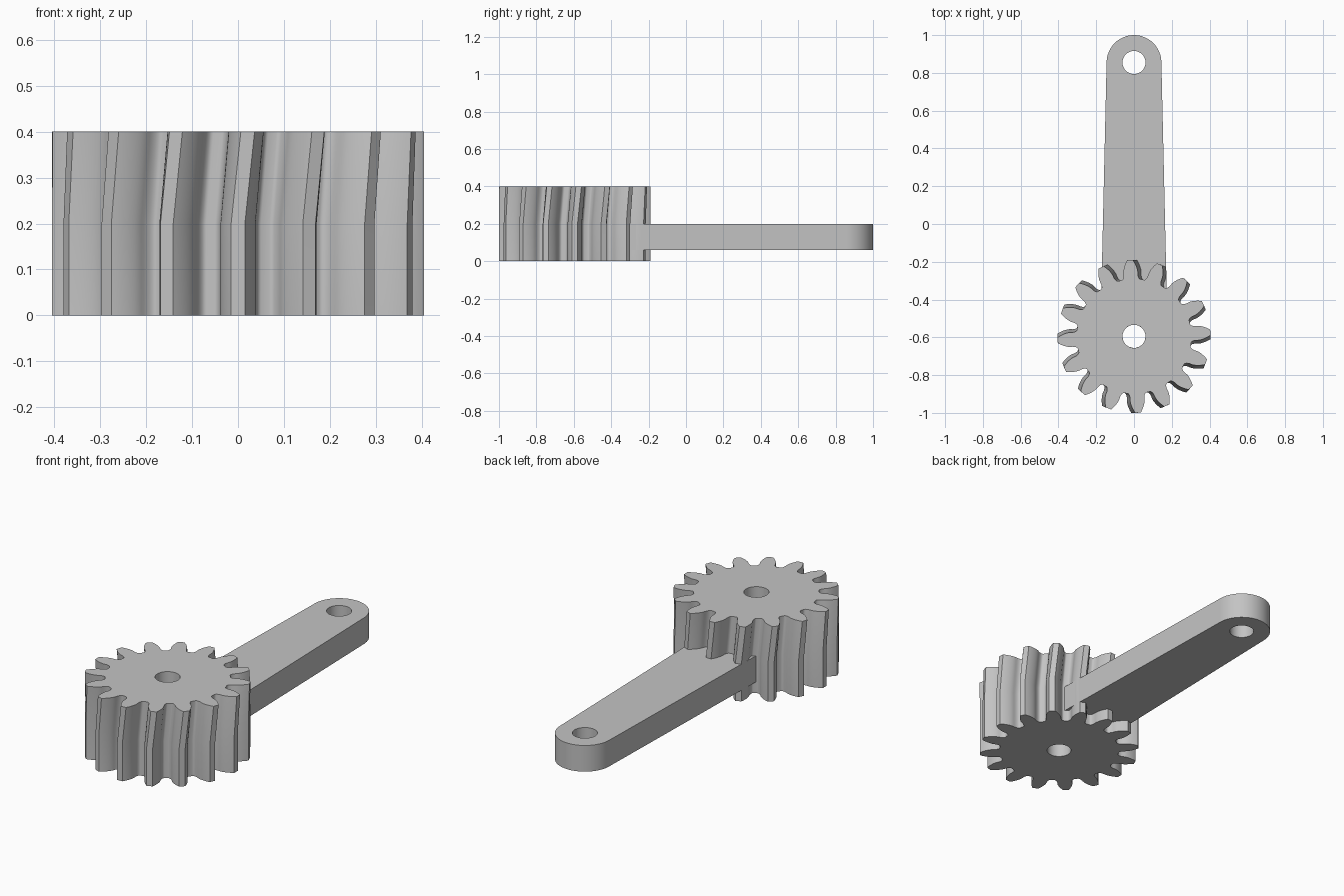
import bpy
import bmesh
from math import acos, cos, pi, radians, sin, sqrt, tan
from mathutils import Matrix, Vector

cube = bpy.data.objects.get("Cube")
if cube:
    bpy.data.objects.remove(cube, do_unlink=True)

grey = bpy.data.materials.new("plain grey")
grey.use_nodes = True
grey.diffuse_color = (0.55, 0.55, 0.55, 1)
grey.node_tree.nodes["Principled BSDF"].inputs["Base Color"].default_value = grey.diffuse_color

GEAR_Y, EYE_Y, BORE = -0.595, 0.855, 0.061


def polar(r, a):
    return Vector((r * cos(a), r * sin(a), 0))


def circle(r, start=0.0, sweep=2 * pi, count=48):
    return [polar(r, start + sweep * i / count) for i in range(count)]


def prism(name, loops, levels, y):
    """Stack the loops at each (height, twist) level, wall them and cap the ends."""
    bm = bmesh.new()
    ends = {0: [], len(levels) - 1: []}
    for loop in loops:
        rings = []
        for z, twist in levels:
            turn = Matrix.Rotation(twist, 3, "Z")
            rings.append([bm.verts.new(turn @ p + Vector((0, 0, z))) for p in loop])
        n = len(loop)
        for low, high in zip(rings, rings[1:]):
            for i in range(n):
                j = (i + 1) % n
                bm.faces.new((low[i], low[j], high[j], high[i]))
        for k in ends:
            ends[k] += [bm.edges.get((rings[k][i], rings[k][(i + 1) % n])) for i in range(n)]
    for edges in ends.values():
        bmesh.ops.triangle_fill(bm, use_beauty=True, edges=edges)
    bmesh.ops.recalc_face_normals(bm, faces=bm.faces[:])
    mesh = bpy.data.meshes.new(name)
    bm.to_mesh(mesh)
    bm.free()
    mesh.materials.append(grey)
    obj = bpy.data.objects.new(name, mesh)
    obj.location.y = y
    bpy.context.collection.objects.link(obj)
    bpy.ops.object.select_all(action="DESELECT")
    obj.select_set(True)
    bpy.context.view_layer.objects.active = obj
    bpy.ops.object.shade_smooth_by_angle(angle=radians(30))
    return obj


# Gear tooth: involute flank above the base circle, rounded fillet below it
TEETH, TIP, PITCH, ROOT = 16, 0.405, 0.36, 0.304
PRESSURE = radians(20)
BASE = PITCH * cos(PRESSURE)


def involute(r):
    a = acos(min(1, BASE / r))
    return tan(a) - a


half_base = pi / (2 * TEETH) + tan(PRESSURE) - PRESSURE
flank = []
for i in range(9):
    r = sqrt(TIP ** 2 + (BASE ** 2 - TIP ** 2) * i / 8)
    flank.append((r, half_base - involute(r)))
for i in range(1, 7):
    t = pi / 2 * i / 6
    flank.append((BASE - (BASE - ROOT) * sin(t), half_base + radians(3) * (1 - cos(t))))

outline = []
for tooth in range(TEETH):
    mid = 2 * pi * tooth / TEETH
    outline += [polar(r, mid - a) for r, a in reversed(flank)]
    outline += [polar(r, mid + a) for r, a in flank]

# Gear: straight lower half, twisted upper half
prism("gear", [outline, circle(BORE)], [(0, 0), (0.2, 0), (0.4, radians(3))], GEAR_Y)

# Arm: tapered bar rounded at the eye, its wide end buried in the gear
eye = circle(0.145, 0, pi, 32) + [Vector((-0.145, 0, 0))]
butt_y = -0.45 - EYE_Y
butt = [Vector((-0.175, butt_y, 0)), Vector((0.175, butt_y, 0))]
prism("arm", [eye + butt, circle(BORE)], [(0.06, 0), (0.2, 0)], EYE_Y)
